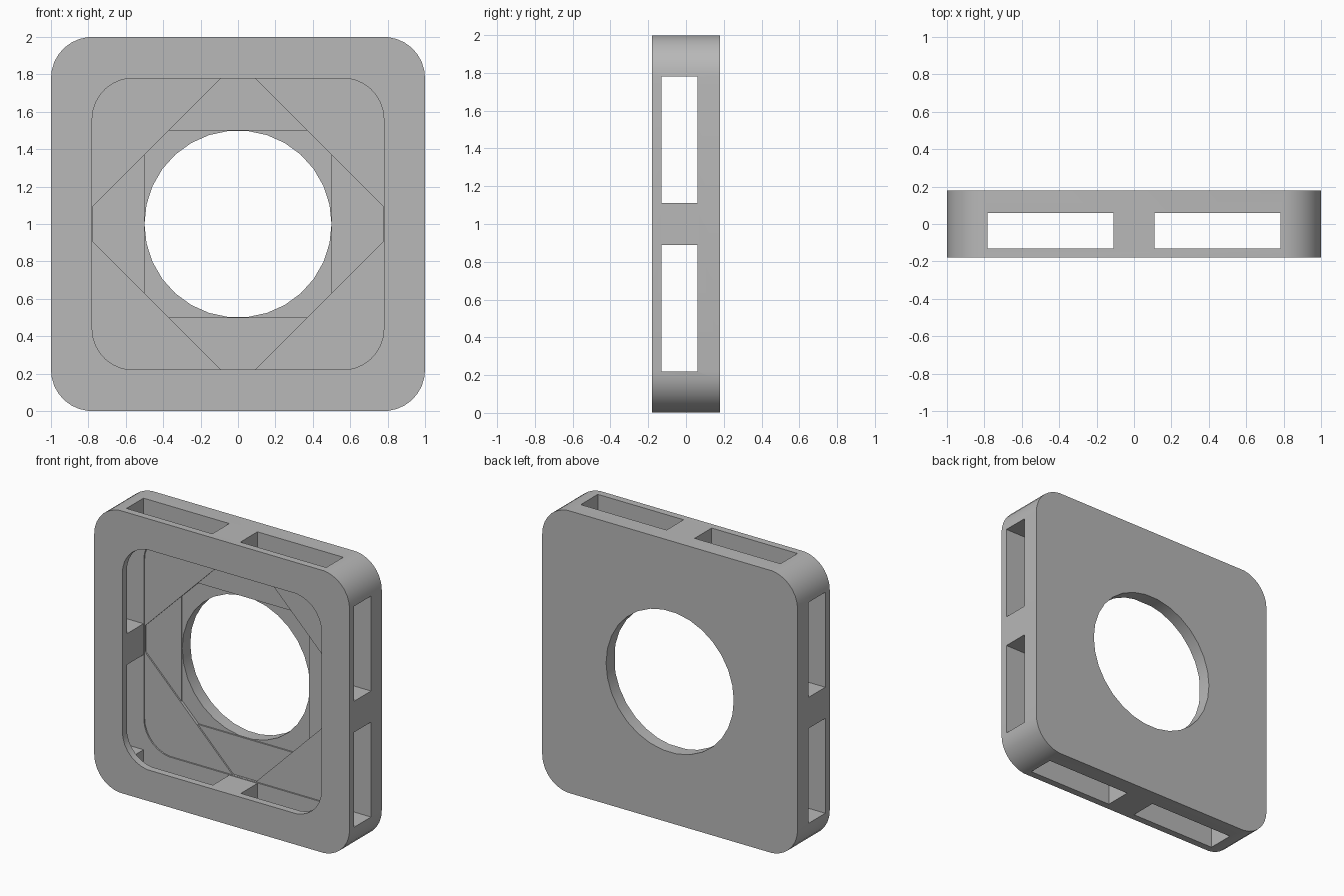
import bpy, bmesh, math

default = bpy.data.objects.get("Cube")
if default:
    bpy.data.objects.remove(default, do_unlink=True)

CENTER_Z = 1.0
SIDES = 30

grey = bpy.data.materials.new("plain_grey")
grey.use_nodes = True
colour = (0.48, 0.48, 0.48, 1)
grey.diffuse_color = colour
grey.node_tree.nodes["Principled BSDF"].inputs["Base Color"].default_value = colour


def prism(name, outline, front, back):
    """Extrude an x/z outline from y = front to y = back."""
    bm = bmesh.new()
    face = bm.faces.new([bm.verts.new((x, front, z + CENTER_Z)) for x, z in outline])
    ext = bmesh.ops.extrude_face_region(bm, geom=[face])
    verts = [v for v in ext["geom"] if isinstance(v, bmesh.types.BMVert)]
    bmesh.ops.translate(bm, verts=verts, vec=(0, back - front, 0))
    bmesh.ops.recalc_face_normals(bm, faces=bm.faces)
    mesh = bpy.data.meshes.new(name)
    bm.to_mesh(mesh)
    bm.free()
    mesh.materials.append(grey)
    obj = bpy.data.objects.new(name, mesh)
    bpy.context.collection.objects.link(obj)
    return obj


def arc(cx, cz, r):
    """Corner arc when offset from the centre, full circle when on it."""
    pts = []
    for i in range(SIDES):
        a = math.tau * i / SIDES
        dx, dz = r * math.cos(a), r * math.sin(a)
        if dx * cx >= -1e-6 and dz * cz >= -1e-6:
            pts.append((cx + dx, cz + dz))
    return pts


def by_angle(pts):
    return sorted(pts, key=lambda p: math.atan2(p[1], p[0]))


def rounded_square(half, r):
    c = half - r
    return by_angle([p for sx in (1, -1) for sz in (1, -1) for p in arc(sx * c, sz * c, r)])


def cut_square(a, b):
    """Square of half size a whose corners are chamfered back to b."""
    return by_angle([(sx * p, sz * q) for sx in (1, -1) for sz in (1, -1)
                     for p, q in ((a, b), (b, a))])


def rectangle(x0, x1, z0, z1):
    return [(x0, z0), (x1, z0), (x1, z1), (x0, z1)]


# Rounded outer block
frame = prism("square_frame", rounded_square(1.0, 0.22), -0.18, 0.18)

# Front cavity, two shallow steps in its floor, and the round opening
cutters = [
    prism("cavity_cutter", rounded_square(0.78, 0.22), -0.3, 0.07),
    prism("diamond_step_cutter", cut_square(0.778, 0.092), 0.0, 0.08),
    prism("square_step_cutter", cut_square(0.5, 0.37), 0.0, 0.09),
    prism("round_hole_cutter", arc(0, 0, 0.5), 0.0, 0.3),
]

# Slots running right through the walls, two each way
for s in (1, -1):
    lo, hi = sorted((s * 0.11, s * 0.782))
    cutters.append(prism("upright_slot_cutter", rectangle(lo, hi, -1.2, 1.2), -0.13, 0.06))
    cutters.append(prism("cross_slot_cutter", rectangle(-1.2, 1.2, lo, hi), -0.13, 0.06))

bpy.ops.object.select_all(action="DESELECT")
bpy.context.view_layer.objects.active = frame
frame.select_set(True)
for cutter in cutters:
    cutter.hide_render = True
    mod = frame.modifiers.new("cut", "BOOLEAN")
    mod.operation = "DIFFERENCE"
    mod.solver = "EXACT"
    mod.object = cutter
    bpy.ops.object.modifier_apply(modifier=mod.name)
for cutter in cutters:
    bpy.data.objects.remove(cutter, do_unlink=True)

# Smooth the rounded corners and hole, keep the edges crisp
bpy.ops.object.shade_smooth_by_angle(angle=math.radians(30))
